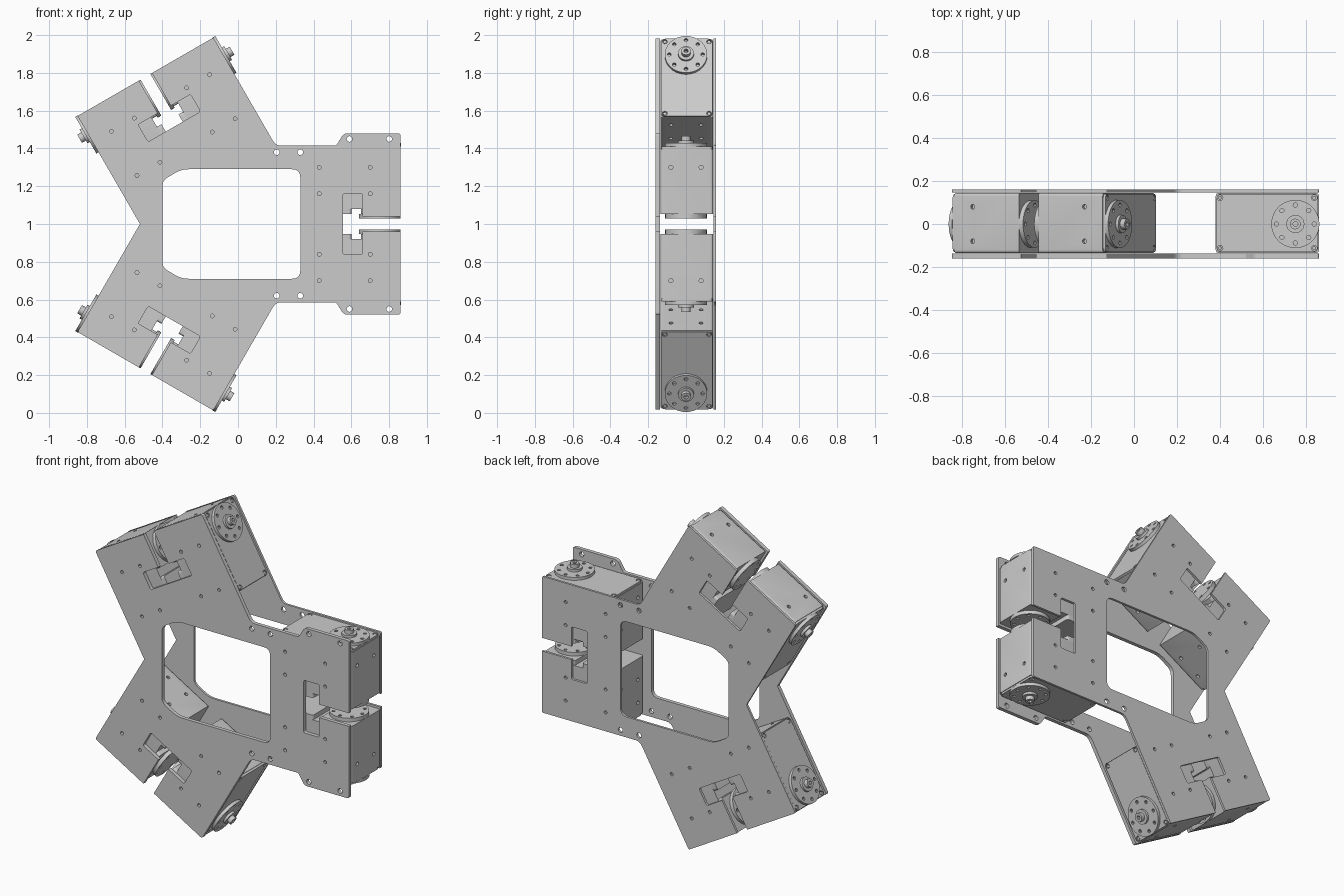
import bpy, bmesh
from math import radians, sin, cos, pi
from mathutils import Matrix, Vector

if "Cube" in bpy.data.objects:
    bpy.data.objects.remove(bpy.data.objects["Cube"])

CX, CZ = -0.04, 1.0                      # hub centre of the three arms
HALF = 0.415                             # half width of an arm
made = []


def circle(x, y, r, n=16):
    return [(x + r * cos(2 * pi * i / n), y + r * sin(2 * pi * i / n)) for i in range(n)]


def rounded(pts, n=5):
    """Round each (x, y, radius) corner of a closed outline."""
    out = []
    for i, (x, y, r) in enumerate(pts):
        p = Vector((x, y))
        if r == 0:
            out.append((x, y))
            continue
        a = p + (Vector(pts[i - 1][:2]) - p).normalized() * r
        b = p + (Vector(pts[(i + 1) % len(pts)][:2]) - p).normalized() * r
        for k in range(n + 1):
            t = k / n
            q = a * (1 - t) ** 2 + p * 2 * t * (1 - t) + b * t * t
            out.append((q.x, q.y))
    return out


def evaluated(ob):
    bpy.context.view_layer.update()
    me = bpy.data.meshes.new_from_object(ob.evaluated_get(bpy.context.evaluated_depsgraph_get()))
    bpy.data.objects.remove(ob)
    return me


def sheet(loops, z0, z1):
    """Mesh of a flat outline with holes, extruded from z0 to z1."""
    cu = bpy.data.curves.new("profile", 'CURVE')
    cu.dimensions, cu.fill_mode, cu.extrude = '2D', 'BOTH', (z1 - z0) / 2
    for loop in loops:
        sp = cu.splines.new('POLY')
        sp.points.add(len(loop) - 1)
        for pt, (x, y) in zip(sp.points, loop):
            pt.co = (x, y, 0, 1)
        sp.use_cyclic_u = True
    ob = bpy.data.objects.new("profile", cu)
    bpy.context.collection.objects.link(ob)
    me = evaluated(ob)
    bm = bmesh.new()
    bm.from_mesh(me)
    bmesh.ops.remove_doubles(bm, verts=bm.verts, dist=1e-5)
    bmesh.ops.recalc_face_normals(bm, faces=bm.faces)
    bm.to_mesh(me)
    bm.free()
    me.transform(Matrix.Translation((0, 0, (z0 + z1) / 2)))
    return me


def add(name, me):
    ob = bpy.data.objects.new(name, me)
    bpy.context.collection.objects.link(ob)
    made.append(ob)
    return ob


def turn(x, y, k):
    a = radians(120 * k)
    return x * cos(a) - y * sin(a), x * sin(a) + y * cos(a)


# --- Front and back plates -------------------------------------------------
def plate(name, y0, y1, tabs):
    outline, holes = [], []
    for k in range(3):
        tab = tabs and k == 0
        w = 0.48 if tab else HALF
        half = [(0.9, 0.04, 0), (0.9, w, 0.012)]
        if tab:
            half += [(0.60, w, 0.02), (0.56, HALF, 0.01)]
        slot = [(0.595, 0.16, 0.012), (0.70, 0.16, 0.012), (0.70, 0.04, 0)]
        upper = slot + half
        arm = [(x, -y, r) for x, y, r in reversed(upper)] + upper
        arm.append((0.2396, HALF, 0 if k == 1 else 0.03))     # valley to next arm
        outline += [(*turn(x, y, k), r) for x, y, r in arm]
        for s in (-1, 1):
            for d in (0.47, 0.74):
                for lat in (0.16, 0.30):
                    holes.append(circle(*turn(d, s * lat, k), 0.010, 12))
    for s in (-1, 1):
        big = [(0.245, 0.38), (0.37, 0.38)] + ([(0.63, 0.45), (0.84, 0.45)] if tabs else [])
        holes += [circle(x, s * y, 0.015) for x, y in big]
    window = rounded([(0.37, -0.29, 0.045), (0.37, 0.29, 0.045), (-0.26, 0.29, 0.04),
                      (-0.36, 0.23, 0.03), (-0.36, -0.23, 0.03), (-0.26, -0.29, 0.04)])
    me = sheet([rounded(outline), window] + holes, -y1, -y0)
    me.transform(Matrix.Translation((CX, 0, CZ)) @ Matrix.Rotation(pi / 2, 4, 'X'))
    add(name, me)


plate("front_plate", -0.161, -0.138, True)
plate("back_plate", 0.146, 0.160, False)


# --- One actuator, in arm space (x along arm, z across arm) ------------------
def block(x0, x1, y0, y1, r):
    return rounded([(x0, y0, r), (x1, y0, r), (x1, y1, r), (x0, y1, r)], 4)


Y0, Y1, AX = -0.135, 0.144, 0.79


def housing():
    body = bpy.data.objects.new("body", sheet([block(0.42, 0.9, Y0, Y1, 0.015)], 0.08, 0.398))
    bm = bmesh.new()
    for x, lats in ((0.9, (0.30,)), (0.42, (0.18, 0.32))):    # screw holes in both ends
        for lat in lats:
            for y in (-0.08, 0.08):
                m = Matrix.Translation((x, y, lat)) @ Matrix.Rotation(pi / 2, 4, 'Y')
                bmesh.ops.create_cone(bm, cap_ends=True, segments=12, radius1=0.011,
                                      radius2=0.011, depth=0.03, matrix=m)
    cut_me = bpy.data.meshes.new("cutter")
    bm.to_mesh(cut_me)
    bm.free()
    cutter = bpy.data.objects.new("cutter", cut_me)
    cutter.hide_render = True
    for o in (body, cutter):
        bpy.context.collection.objects.link(o)
    mod = body.modifiers.new("holes", 'BOOLEAN')
    mod.object, mod.solver = cutter, 'EXACT'
    me = evaluated(body)
    bpy.data.objects.remove(cutter)
    return me


corner = [(0.44, -0.112), (0.44, 0.122), (0.878, -0.112), (0.878, 0.122)]
ring = [circle(AX + 0.088 * cos(a * pi / 4), 0.088 * sin(a * pi / 4), 0.010, 10) for a in range(8)]
parts = {
    "housing": housing(),
    "outer_cover": sheet([block(0.424, 0.896, Y0 + 0.004, Y1 - 0.004, 0.022)]
                         + [circle(x, y, 0.013, 12) for x, y in corner], 0.398, 0.410),
    "inner_cover_tip": sheet([block(0.69, 0.9, Y0, Y1, 0.015)], 0.052, 0.08),
    "inner_cover_base": sheet([block(0.42, 0.64, Y0, Y1, 0.015)], 0.052, 0.08),
    "outer_horn": sheet([circle(AX, 0, 0.112, 40)] + ring, 0.410, 0.428),
    "horn_collar": sheet([circle(AX, 0, 0.042, 24)], 0.428, 0.442),
    "horn_bolt": sheet([circle(AX, 0, 0.025, 20), circle(AX, 0, 0.012, 6)], 0.442, 0.466),
    "inner_idler": sheet([circle(AX, 0, 0.110, 40)] + ring, 0.030, 0.052),
}
for i, (x, y) in enumerate(corner):
    parts["cover_screw_%d" % i] = sheet([circle(x, y, 0.009, 10)], 0.398, 0.407)

# --- Two mirrored actuators on each of three arms ---------------------------
for k, arm in enumerate(("right", "upper_left", "lower_left")):
    for side, s in (("a", 1), ("b", -1)):
        m = (Matrix.Translation((CX, 0, CZ)) @ Matrix.Rotation(radians(-120 * k), 4, 'Y')
             @ Matrix.Diagonal((1, 1, s, 1)))
        for name, src in parts.items():
            me = src.copy()
            me.transform(m)
            if s < 0:
                me.flip_normals()
            add("%s_%s_%s" % (arm, name, side), me)

# Smooth round edges, keep corners crisp
for ob in made:
    ob.select_set(True)
bpy.context.view_layer.objects.active = made[0]
bpy.ops.object.shade_smooth_by_angle(angle=radians(30))
